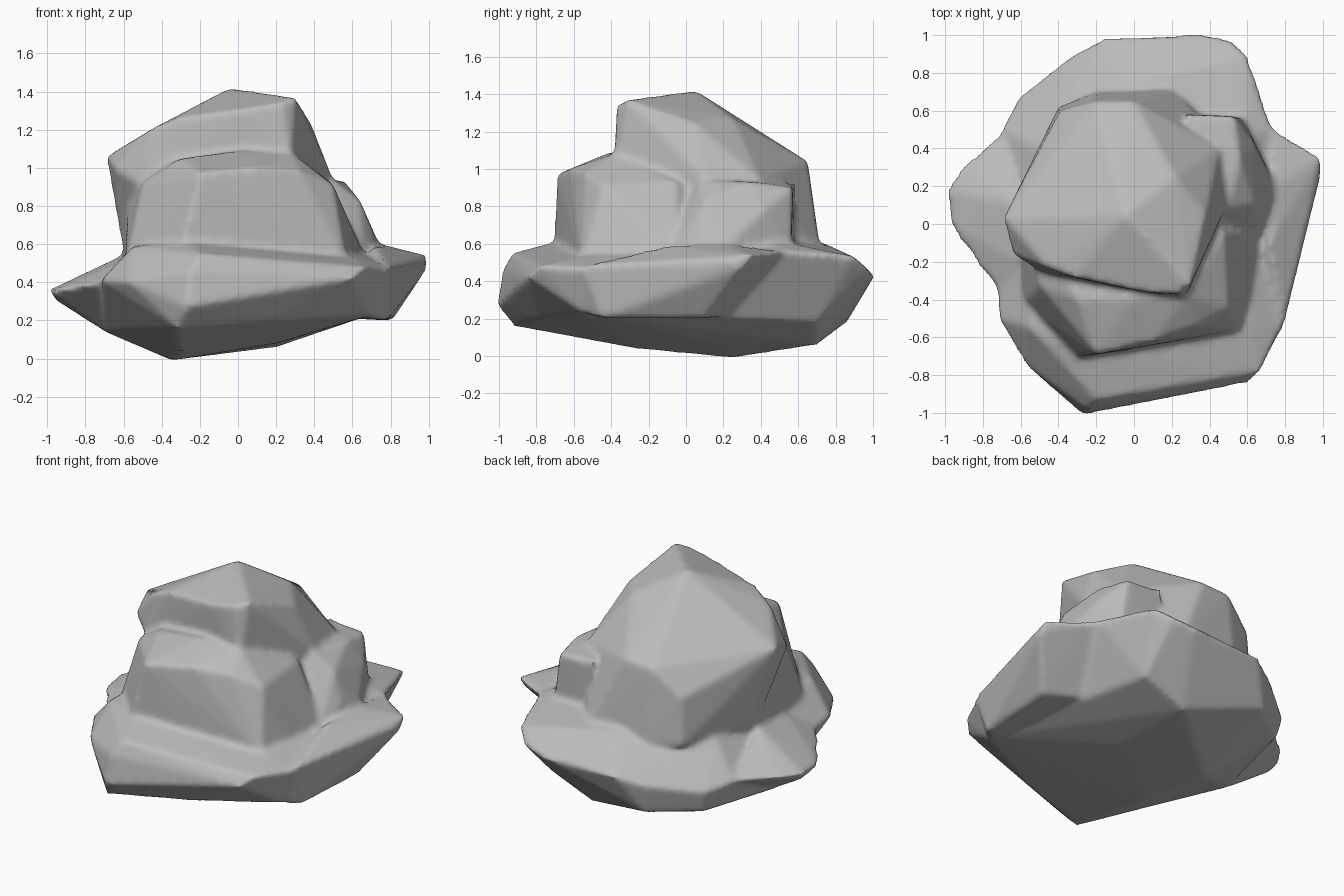
import bpy
import bmesh

default_cube = bpy.data.objects.get("Cube")
if default_cube:
    bpy.data.objects.remove(default_cube, do_unlink=True)


def add_chunk(target, corners):
    """Add one closed, faceted stone chunk spanning the given corners."""
    chunk = bmesh.new()
    for corner in corners:
        chunk.verts.new(corner)
    bmesh.ops.convex_hull(chunk, input=chunk.verts[:])
    loose = [v for v in chunk.verts if not v.link_faces]
    bmesh.ops.delete(chunk, geom=loose, context='VERTS')
    bmesh.ops.recalc_face_normals(chunk, faces=chunk.faces[:])
    piece = bpy.data.meshes.new("chunk")
    chunk.to_mesh(piece)
    chunk.free()
    target.from_mesh(piece)
    bpy.data.meshes.remove(piece)


def at_height(z, outline):
    """Lift a flat outline to one height."""
    return [(x, y, z) for x, y in outline]


# Wide foot of the boulder: belly, rim and sloping shoulder
belly = [(-.35, .25, -.01), (-.3, -.27, .04), (.2, .7, .06), (.2, .1, .08),
         (.5, .7, .18), (-.7, .05, .14), (-.32, -.92, .16), (.2, -.78, .2),
         (.5, -.65, .25), (.7, -.55, .23), (-.58, .65, .18), (-.3, .86, .18)]
rim = [(-.27, -1.01, .27), (-.25, -.98, .46), (-.2, -.93, .55), (.6, -.84, .42),
       (.67, -.78, .48), (-.57, -.75, .4), (-.72, -.5, .41), (.79, -.55, .47),
       (-.7, .5, .35), (-.61, .67, .32), (-.33, .89, .37), (-.16, .98, .42),
       (.37, 1.01, .43), (.51, .98, .46), (.6, .9, .53), (.73, .52, .56)]
shoulder = [(-.55, -.55, .59), (-.25, -.7, .61), (.62, -.55, .53),
            (.6, .45, .62), (-.5, .4, .56), (0, .75, .6)]

# Pointed spurs on both sides of the foot
left_spur = [(.99, .35, .54), (.98, .22, .5), (.99, .3, .47), (.73, .52, .56),
             (.79, -.55, .48), (.81, .1, .2), (.78, -.45, .2), (.75, .2, .6),
             (.4, .3, .22), (.4, -.5, .25), (.7, -.55, .23), (.72, -.1, .59)]
right_spur = [(-.99, .18, .36), (-.98, 0, .35), (-.91, .3, .36), (-.95, .15, .3),
              (-.7, .5, .35), (-.72, -.36, .4), (-.61, .1, .54),
              (-.61, -.2, .51), (-.7, .05, .14), (-.3, .2, .05)]

# Front tier: upright wall with a ledge rising towards the crown
wall_foot = at_height(.5, [(-.61, .1), (-.59, -.42), (-.32, -.71), (.08, -.65),
                           (.57, -.56), (.63, -.35), (.68, -.05), (.2, .5)])
ledge = [(-.57, .1, .93), (-.5, -.33, .92), (-.2, -.69, .97), (.1, -.62, 1),
         (.33, -.54, .98), (.5, -.45, .91), (.48, -.05, .93), (-.3, -.4, 1.05),
         (0, -.4, 1.09), (.28, -.38, 1.08), (-.3, .3, .95)]

# Knob leaning against the left side of the tier
knob = [(.5, .08, .94), (.64, .1, .83), (.71, .08, .65), (.75, .2, .58),
        (.64, .42, .78), (.53, .57, .9), (.58, .56, .55), (.56, .35, .93),
        (.28, .58, .92), (.28, .58, .55), (.3, 0, .95), (.3, 0, .5),
        (.66, -.08, .55)]

# Leaning crown: overhanging right shoulder, long slope down the back
crown_top = [(-.04, .05, 1.42), (.07, 0, 1.38), (.3, -.32, 1.37),
             (.23, -.37, 1.34), (.05, -.36, 1.31), (-.32, -.28, 1.26),
             (-.46, -.23, 1.2), (.38, .05, 1.24), (.22, .25, 1.27)]
crown_side = [(-.69, .03, 1.06), (-.64, -.16, .99), (-.5, -.25, .9),
              (.28, -.39, .95), (.49, .1, .96), (.45, .4, .94),
              (.2, .43, 1.08), (0, .65, 1.04), (-.2, .65, 1.03),
              (-.39, .6, .86)]
crown_foot = at_height(.55, [(-.6, .12), (-.4, .62), (-.2, .7), (.22, .72),
                             (.45, .5), (.4, 0), (-.4, -.1)])

rock = bmesh.new()
for corners in (belly + rim + shoulder, left_spur, right_spur,
                wall_foot + ledge, knob, crown_top + crown_side + crown_foot):
    add_chunk(rock, corners)
mesh = bpy.data.meshes.new("boulder_chunks")
rock.to_mesh(mesh)
rock.free()
boulder = bpy.data.objects.new("boulder", mesh)
bpy.context.collection.objects.link(boulder)

# Plain stone colour
stone = bpy.data.materials.new("stone_grey")
stone.use_nodes = True
colour = (.5, .5, .5, 1)
stone.diffuse_color = colour
stone.node_tree.nodes["Principled BSDF"].inputs["Base Color"].default_value = colour
mesh.materials.append(stone)
for face in mesh.polygons:
    face.use_smooth = True

# Fuse the chunks into a single skin and wear the edges down slightly
fuse = boulder.modifiers.new("fuse", 'REMESH')
fuse.mode = 'VOXEL'
fuse.voxel_size = .02
fuse.use_smooth_shade = True
wear = boulder.modifiers.new("wear", 'SMOOTH')
wear.factor = .5
wear.iterations = 4
